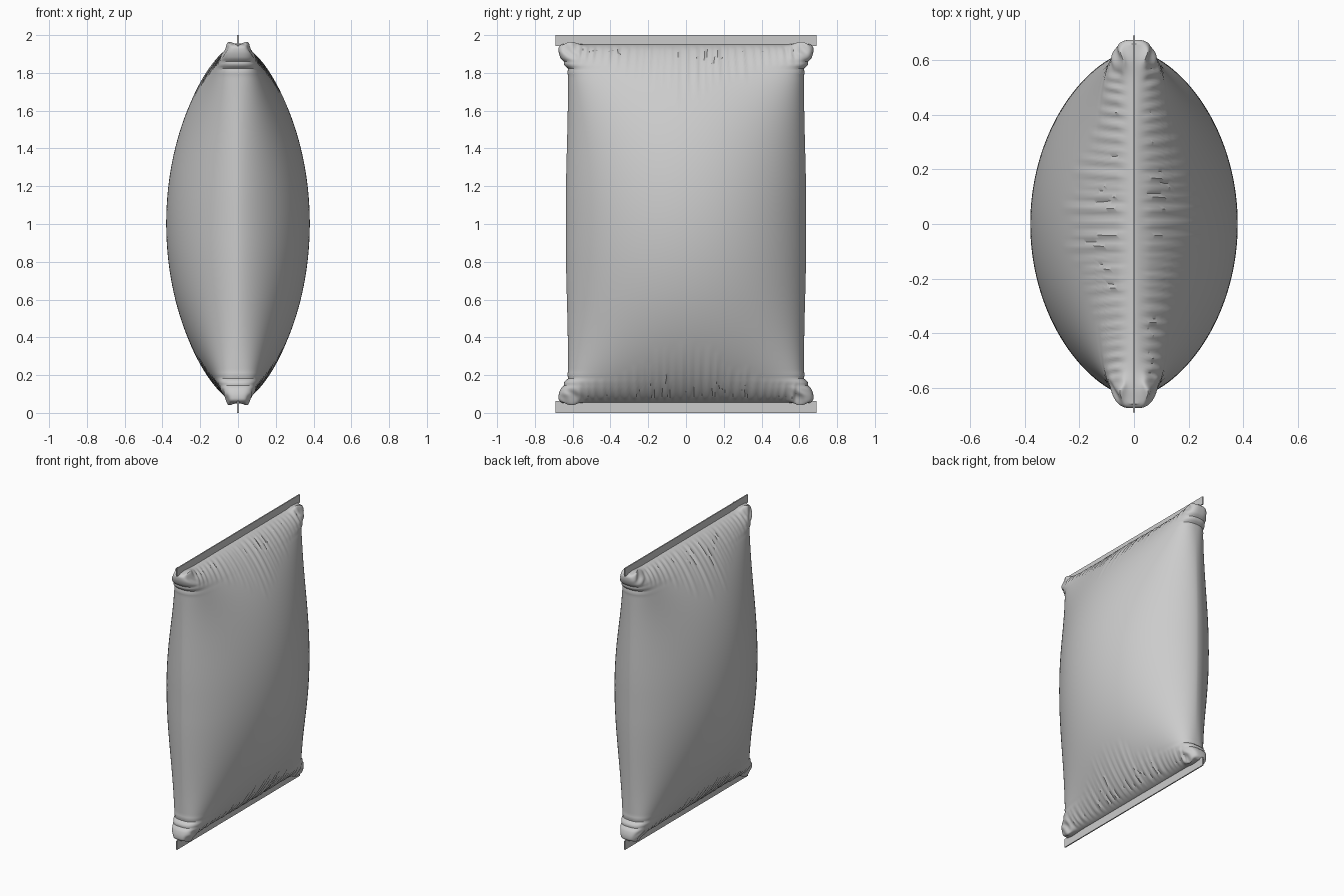
import bpy, bmesh, math, random

if "Cube" in bpy.data.objects:
    bpy.data.objects.remove(bpy.data.objects["Cube"])

random.seed(7)
NV, NS = 150, 150            # rings along height, columns per panel
Z0, HALF = 1.0025, 0.9475    # centre and half height of the filled part


def sstep(a, b, v):
    t = min(1, max(0, (v - a) / (b - a)))
    return t * t * (3 - 2 * t)


def gauss(v, c, w):
    return math.exp(-((v - c) / w) ** 2)


# Random gathers fanning away from each seal, one set per panel and end
def make_folds():
    folds = []
    y = -0.56
    while y < 0.56:
        reach = 0.10 + 0.28 * gauss(y, 0, 0.3) * random.uniform(0.55, 1.0)
        folds.append((y, reach, random.uniform(0.006, 0.013), random.uniform(0.010, 0.016)))
        y += random.uniform(0.032, 0.05)
    return folds


FOLDS = {(side, end): make_folds() for side in (-1, 1) for end in (-1, 1)}


def wrinkle(side, y, u):
    end = 1 if u > 0 else -1
    d = (1 - abs(u)) * HALF
    if d > 0.42:
        return 0
    total = 0
    for c, reach, amp, w in FOLDS[side, end]:
        if d < reach:
            fade = sstep(0, 0.03, d) * (1 - d / reach)
            centre = c * (1 + 0.25 * d)
            total += amp * fade * (gauss(y, centre, w) - 0.6 * gauss(y, centre + w * 1.5, w * 0.7))
    return total


def bag_point(u, phi, side):
    a = abs(u)
    s = math.sin(phi)
    # side edges pinch slightly, then flare into the corners
    width = 0.636 - 0.011 * sstep(0.1, 0.75, a) + 0.05 * sstep(0.82, 0.97, a)
    width -= 0.012 * gauss(a, 0.865, 0.012) + 0.009 * gauss(a, 0.905, 0.01)
    width -= 0.015 * sstep(0.975, 1, a)
    y = width * s
    # pillow thickness: lens in the middle, squarer towards the ends
    p = 0.62 - 0.36 * a ** 4
    b = 0.68 - 0.33 * s ** 4
    t = 0.38 * max(0, 1 - s * s) ** p * max(0, 1 - u * u) ** b
    edge = sstep(0, 0.25, math.cos(phi))
    t += wrinkle(side, y, u) * edge
    # crumpled puffs at the four corners
    corner = gauss(abs(s), 0.91, 0.07)
    t += 0.006 * corner * sstep(0.9, 0.97, a) * math.sin(70 * y + 90 * u) * edge * (1 - sstep(0.985, 1, a))
    z = Z0 + HALF * u
    z += math.copysign(0.028 * corner * gauss(a, 0.985, 0.012), u)
    if abs(s) < 1 - 1e-9:
        t = max(t, 0.002)
    return side * t, y, z


# Filled bag body: closed rings of two panels stacked along the height
bm = bmesh.new()
rings = []
for i in range(NV + 1):
    u = math.sin((i / NV - 0.5) * math.pi)
    ring = []
    for side in (1, -1):
        for j in range(NS):
            phi = side * (j / NS - 0.5) * math.pi
            ring.append(bm.verts.new(bag_point(u, phi, side)))
    rings.append(ring)
N = 2 * NS
for lo, hi in zip(rings, rings[1:]):
    for j in range(N):
        k = (j + 1) % N
        bm.faces.new((lo[j], lo[k], hi[k], hi[j]))
bm.faces.new(rings[0][::-1])
bm.faces.new(rings[-1])
bmesh.ops.recalc_face_normals(bm, faces=bm.faces)
mesh = bpy.data.meshes.new("bag_body")
bm.to_mesh(mesh)
bm.free()
body = bpy.data.objects.new("bag_body", mesh)
bpy.context.collection.objects.link(body)
bpy.context.view_layer.objects.active = body
body.select_set(True)
bpy.ops.object.shade_smooth_by_angle(angle=math.radians(40))


# Flat crimped strips along the top and bottom
def seal(name, z_low, z_high):
    bpy.ops.mesh.primitive_cube_add(size=1, location=(0, 0, (z_low + z_high) / 2))
    ob = bpy.context.object
    ob.name = name
    ob.scale = (0.008, 1.38, z_high - z_low)
    bpy.ops.object.transform_apply(location=False, rotation=False, scale=True)


seal("bottom_seal", 0.0, 0.062)
seal("top_seal", 1.943, 2.0)
